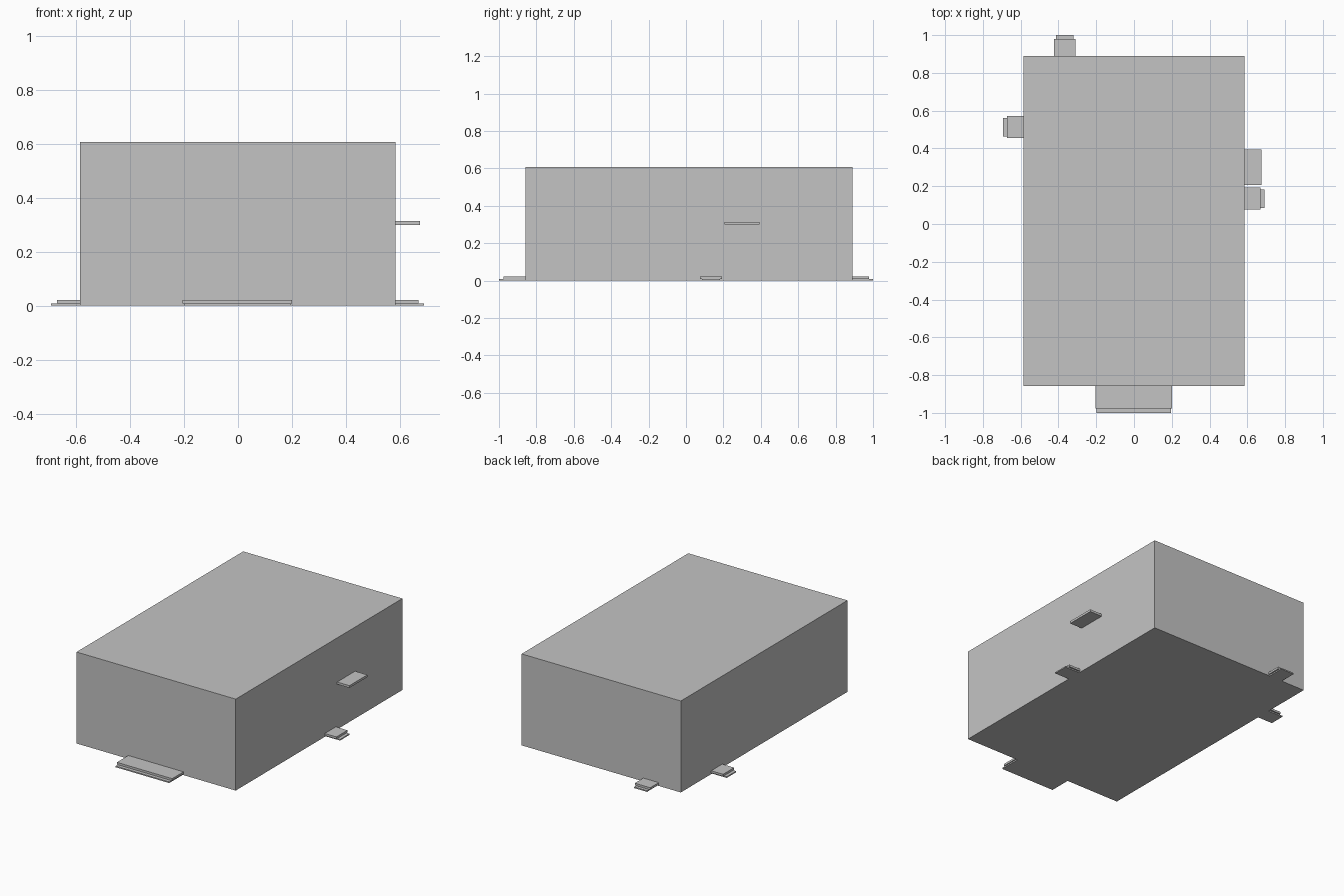
import bpy
import bmesh
from mathutils import Vector

default_cube = bpy.data.objects.get("Cube")
if default_cube:
    bpy.data.objects.remove(default_cube, do_unlink=True)

# One plain grey for every part
GREY = (0.55, 0.55, 0.55, 1.0)
grey = bpy.data.materials.new("plain_grey")
grey.use_nodes = True
grey.diffuse_color = GREY
grey.node_tree.nodes["Principled BSDF"].inputs["Base Color"].default_value = GREY

# Main body limits and step heights
LEFT, RIGHT = -0.585, 0.584
FRONT, BACK = -0.858, 0.89
HEIGHT = 0.607
LOW, HIGH = 0.008, 0.022


def box(name, x, y, z):
    """Flat-sided box from a (min, max) pair on each axis."""
    low, high = (Vector(corner) for corner in zip(x, y, z))
    bm = bmesh.new()
    bmesh.ops.create_cube(bm, size=1)
    for v in bm.verts:
        v.co = (low + high) / 2 + v.co * (high - low)
    mesh = bpy.data.meshes.new(name)
    bm.to_mesh(mesh)
    bm.free()
    mesh.materials.append(grey)
    obj = bpy.data.objects.new(name, mesh)
    bpy.context.collection.objects.link(obj)
    return obj


def doorstep(name, side, span, reach, inset=0.009, lip=0.021):
    """Upper slab on a slightly narrower lower slab that reaches further out."""
    wall = {"left": RIGHT, "right": LEFT, "front": FRONT, "back": BACK}[side]
    sign = 1 if side in ("left", "back") else -1
    layers = (
        ("upper", span, reach, (LOW, HIGH)),
        ("lower", (span[0] + inset, span[1] - inset), reach + lip, (0, LOW)),
    )
    for layer, along, out, z in layers:
        across = tuple(sorted((wall, wall + sign * out)))
        x, y = (across, along) if side in ("left", "right") else (along, across)
        box(f"{name}_{layer}", x, y, z)


# Building block
box("main_body", (LEFT, RIGHT), (FRONT, BACK), (0, HEIGHT))

# Doorsteps around the base
doorstep("front_step", "front", (-0.205, 0.201), 0.119, inset=0.006, lip=0.023)
doorstep("back_step", "back", (-0.423, -0.31), 0.089)
doorstep("right_step", "right", (0.455, 0.571), 0.087)
doorstep("left_step", "left", (0.076, 0.192), 0.085)

# Small shelf halfway up the left wall
box("wall_shelf", (RIGHT, 0.674), (0.206, 0.394), (0.299, 0.314))
